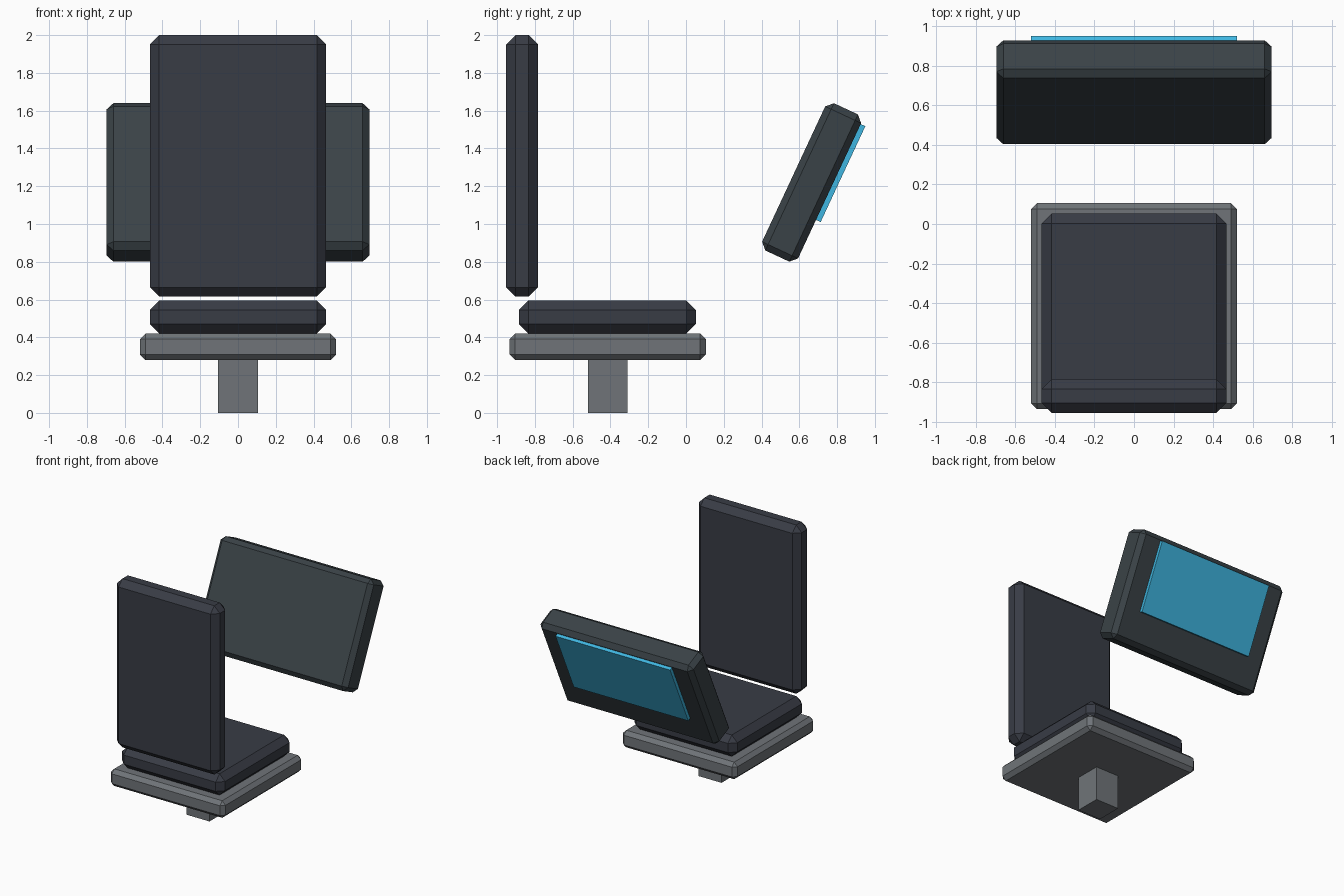
import bpy
import math
from mathutils import Matrix, Vector

cube = bpy.data.objects.get("Cube")
if cube:
    bpy.data.objects.remove(cube, do_unlink=True)


def material(name, rgb):
    mat = bpy.data.materials.new(name)
    mat.use_nodes = True
    colour = (*rgb, 1.0)
    mat.diffuse_color = colour
    mat.node_tree.nodes["Principled BSDF"].inputs["Base Color"].default_value = colour
    return mat


upholstery = material("charcoal upholstery", (0.040, 0.045, 0.060))
casing = material("slate casing", (0.042, 0.055, 0.063))
metal = material("grey metal", (0.16, 0.175, 0.19))
glass = material("blue glass", (0.05, 0.47, 0.75))


def box(name, low, high, mat, chamfer=0.0, frame=Matrix()):
    """Box between two corners, with flat chamfered edges, placed in a frame."""
    low, high = Vector(low), Vector(high)
    bpy.ops.mesh.primitive_cube_add(size=1)
    obj = bpy.context.object
    obj.name = name
    obj.data.transform(Matrix.Diagonal((*(high - low), 1)))
    obj.matrix_world = frame @ Matrix.Translation((low + high) / 2)
    obj.data.materials.append(mat)
    if chamfer:
        bevel = obj.modifiers.new("chamfer", "BEVEL")
        bevel.width = chamfer
        bevel.segments = 1
    return obj


# Chair: post, base plate, cushion and upright back
box("pedestal", (-0.105, -0.52, 0), (0.105, -0.31, 0.28), metal)
box("base_plate", (-0.52, -0.935, 0.28), (0.52, 0.105, 0.42), metal, 0.03)
box("seat", (-0.467, -0.885, 0.42), (0.467, 0.052, 0.595), upholstery, 0.05)
box("backrest", (-0.467, -0.953, 0.615), (0.467, -0.783, 2.0), upholstery, 0.05)

# Tilted console with a screen on its rear face
tilt = Matrix.Translation((0, 0.665, 1.22)) @ Matrix.Rotation(math.radians(-25), 4, "X")
box("console", (-0.695, -0.105, -0.43), (0.695, 0.105, 0.43), casing, 0.035, tilt)
box("screen", (-0.52, 0.09, -0.17), (0.52, 0.132, 0.39), glass, 0, tilt)
